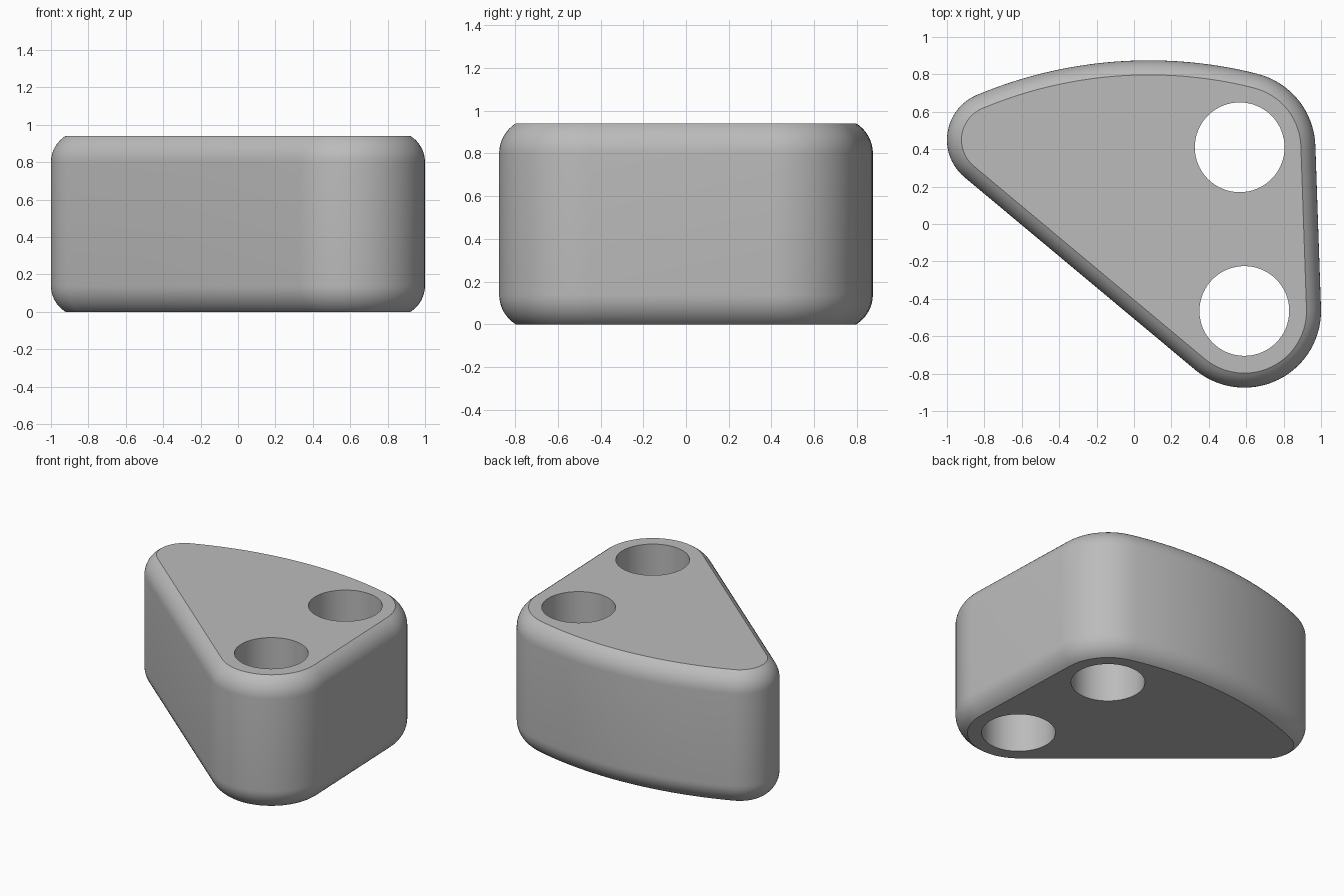
import bpy
import bmesh
import math

cube = bpy.data.objects.get("Cube")
if cube:
    bpy.data.objects.remove(cube, do_unlink=True)

HEIGHT = 0.94
ROUND_R, ROUND_ANGLE, ROUND_STEPS = 0.165, 58, 8
HOLE_R, HOLE_STEPS = 0.24, 64

# Outline as tangent arcs: centre x, centre y, radius, start angle, end angle, steps
ARCS = [
    (0.59, -0.465, 0.41, -129.8, 2.0, 28),     # front corner
    (0.56, 0.405, 0.41, 2.0, 75.9, 16),        # back left corner
    (0.08, -1.505, 2.38, 75.9, 112.8, 24),     # bowed back
    (-0.74, 0.45, 0.26, 112.8, 230.2, 24),     # back right corner
]
HOLES = [(0.565, 0.41), (0.59, -0.465)]


def outline(inset):
    """Points of the outline, moved inwards by inset."""
    pts = []
    for i, (cx, cy, r, a0, a1, n) in enumerate(ARCS):
        first = 1 if i in (2, 3) else 0        # these start where the last arc ended
        for k in range(first, n + 1):
            a = math.radians(a0 + (a1 - a0) * k / n)
            pts.append((cx + (r - inset) * math.cos(a), cy + (r - inset) * math.sin(a)))
    return pts


def circle(cx, cy):
    return [(cx + HOLE_R * math.cos(math.tau * k / HOLE_STEPS),
             cy + HOLE_R * math.sin(math.tau * k / HOLE_STEPS)) for k in range(HOLE_STEPS)]


def add_ring(bm, pts, z):
    return [bm.verts.new((x, y, z)) for x, y in pts]


def bridge(bm, low, high):
    n = len(low)
    for i in range(n):
        j = (i + 1) % n
        bm.faces.new((low[i], low[j], high[j], high[i]))


bm = bmesh.new()

# Side profile: rounded over at the bottom and the top
rise = ROUND_R * math.sin(math.radians(ROUND_ANGLE))
levels = []
for k in range(ROUND_STEPS + 1):
    a = math.radians(ROUND_ANGLE * (1 - k / ROUND_STEPS))
    levels.append((ROUND_R * (1 - math.cos(a)), rise - ROUND_R * math.sin(a)))
levels += [(inset, HEIGHT - z) for inset, z in reversed(levels)]

# Outer wall
rings = [add_ring(bm, outline(inset), z) for inset, z in levels]
for low, high in zip(rings, rings[1:]):
    bridge(bm, low, high)

# Through holes
bottom_loops, top_loops = [rings[0]], [rings[-1]]
for cx, cy in HOLES:
    low = add_ring(bm, circle(cx, cy), 0)
    high = add_ring(bm, circle(cx, cy), HEIGHT)
    bridge(bm, high, low)
    bottom_loops.append(low)
    top_loops.append(high)

# Flat top and bottom around the holes
for loops in (bottom_loops, top_loops):
    edges = [bm.edges.get((lp[i - 1], lp[i])) for lp in loops for i in range(len(lp))]
    bmesh.ops.triangle_fill(bm, use_beauty=True, use_dissolve=False, edges=edges)
bmesh.ops.recalc_face_normals(bm, faces=bm.faces)

mesh = bpy.data.meshes.new("wedge_block")
bm.to_mesh(mesh)
bm.free()
block = bpy.data.objects.new("wedge_block", mesh)
bpy.context.collection.objects.link(block)

# Plain grey
grey = bpy.data.materials.new("grey")
grey.use_nodes = True
colour = (0.5, 0.5, 0.5, 1)
grey.diffuse_color = colour
grey.node_tree.nodes["Principled BSDF"].inputs["Base Color"].default_value = colour
mesh.materials.append(grey)

bpy.ops.object.select_all(action='DESELECT')
block.select_set(True)
bpy.context.view_layer.objects.active = block
bpy.ops.object.shade_smooth_by_angle(angle=math.radians(30))
